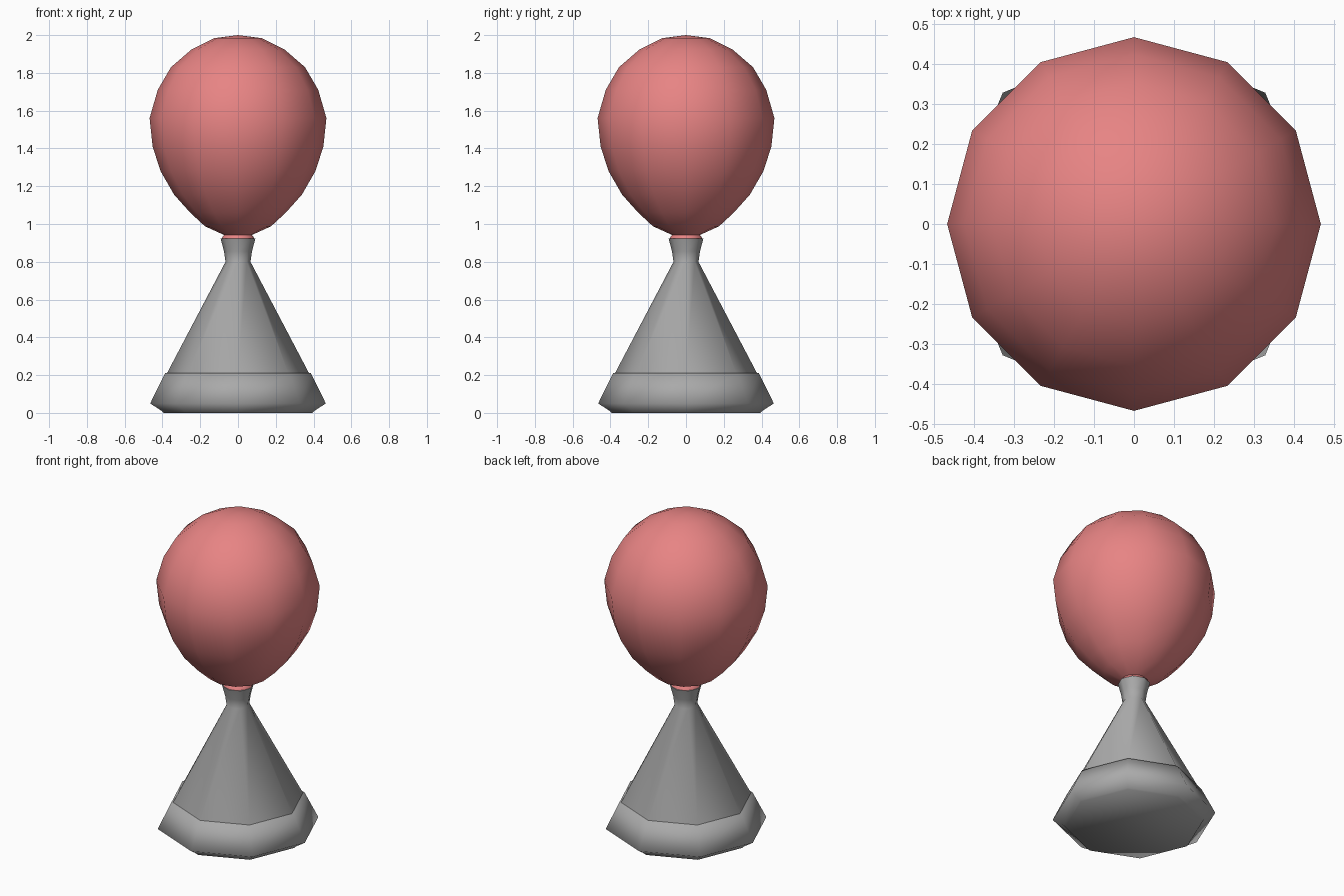
import bpy, bmesh, math

if "Cube" in bpy.data.objects:
    bpy.data.objects.remove(bpy.data.objects["Cube"])


def material(name, rgb):
    m = bpy.data.materials.new(name)
    m.diffuse_color = (*rgb, 1.0)
    m.use_nodes = True
    m.node_tree.nodes["Principled BSDF"].inputs["Base Color"].default_value = m.diffuse_color
    return m


def lathe(name, profile, sides, mat, sharp_angle):
    """Revolve (radius, z) points about z; radius 0 makes a single pole."""
    bm = bmesh.new()
    rings = []
    for r, z in profile:
        if r == 0:
            rings.append([bm.verts.new((0, 0, z))] * sides)
        else:
            rings.append([bm.verts.new((r * math.cos(2 * math.pi * i / sides),
                                        r * math.sin(2 * math.pi * i / sides), z))
                          for i in range(sides)])
    for low, high in zip(rings, rings[1:]):
        for i in range(sides):
            j = (i + 1) % sides
            corners = list(dict.fromkeys((low[i], low[j], high[j], high[i])))
            bm.faces.new(corners)
    # Cap open ends
    if profile[0][0] > 0:
        bm.faces.new(rings[0][::-1])
    if profile[-1][0] > 0:
        bm.faces.new(rings[-1])
    bmesh.ops.recalc_face_normals(bm, faces=bm.faces)
    mesh = bpy.data.meshes.new(name)
    bm.to_mesh(mesh)
    bm.free()
    mesh.materials.append(mat)
    obj = bpy.data.objects.new(name, mesh)
    bpy.context.collection.objects.link(obj)
    bpy.ops.object.select_all(action='DESELECT')
    obj.select_set(True)
    bpy.context.view_layer.objects.active = obj
    bpy.ops.object.shade_smooth_by_angle(angle=math.radians(sharp_angle))
    return obj


grey = material("weight grey", (0.40, 0.40, 0.40))
pink = material("balloon pink", (0.80, 0.23, 0.23))

# Eight-sided cone weight with a flared neck
lathe("weight_cone", [(0.376, 0.20), (0.376, 0.21), (0.066, 0.80),
                      (0.074, 0.855), (0.092, 0.923)], 8, grey, 60)

# Slightly wider band around the foot of the cone, bevelled underneath
lathe("weight_base", [(0.395, 0.0), (0.40, 0.008), (0.465, 0.05),
                      (0.386, 0.21)], 8, grey, 80)

# Twelve-sided balloon with a flared lip over the neck
lathe("balloon", [(0.086, 0.922), (0.082, 0.932), (0.074, 0.942), (0.175, 0.988),
                  (0.253, 1.06), (0.338, 1.155), (0.41, 1.28), (0.452, 1.41),
                  (0.468, 1.56), (0.425, 1.71), (0.355, 1.83), (0.245, 1.925),
                  (0.125, 1.984), (0, 2.0)], 12, pink, 80)
